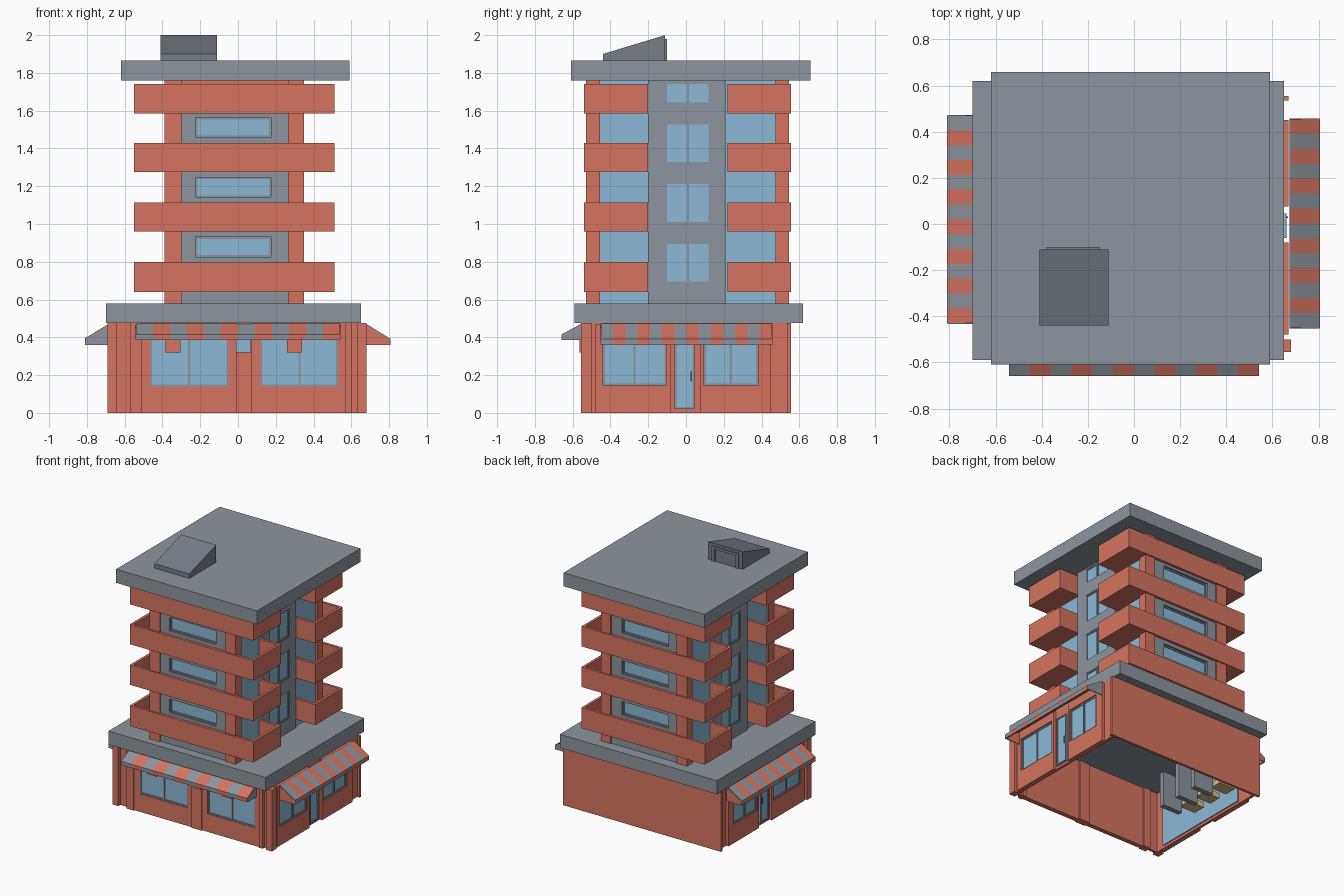
import bpy, bmesh

if "Cube" in bpy.data.objects:
    bpy.data.objects.remove(bpy.data.objects["Cube"])


def material(name, rgb):
    m = bpy.data.materials.new(name)
    m.diffuse_color = (*rgb, 1)
    m.use_nodes = True
    m.node_tree.nodes["Principled BSDF"].inputs["Base Color"].default_value = m.diffuse_color
    return m


RED = material("brick_red", (0.67, 0.175, 0.117))
GREY = material("concrete_grey", (0.27, 0.30, 0.34))
DARK = material("dark_grey", (0.19, 0.21, 0.245))
BLUE = material("glass_blue", (0.26, 0.485, 0.665))
TAN = material("wood_tan", (0.73, 0.515, 0.26))


def finish(bm, name, *mats):
    bmesh.ops.recalc_face_normals(bm, faces=bm.faces)
    me = bpy.data.meshes.new(name)
    bm.to_mesh(me)
    bm.free()
    for m in mats:
        me.materials.append(m)
    ob = bpy.data.objects.new(name, me)
    bpy.context.collection.objects.link(ob)
    return ob


def place(side, u, d, z):
    """u runs along the facade, d is the distance outward from the centre."""
    return {"front": (u, -d, z), "back": (u, d, z),
            "left": (-d, u, z), "right": (d, u, z)}[side]


def prism(bm, side, profile, u0, u1, mat=0):
    """Extrude a (d, z) profile along a facade."""
    a = [bm.verts.new(place(side, u0, d, z)) for d, z in profile]
    b = [bm.verts.new(place(side, u1, d, z)) for d, z in profile]
    n = len(a)
    faces = [bm.faces.new(a), bm.faces.new(b[::-1])]
    faces += [bm.faces.new((a[i], b[i], b[(i + 1) % n], a[(i + 1) % n])) for i in range(n)]
    for f in faces:
        f.material_index = mat


def rect(d0, d1, z0, z1):
    return [(d0, z0), (d1, z0), (d1, z1), (d0, z1)]


def block(side, name, u0, u1, d0, d1, z0, z1, mat):
    bm = bmesh.new()
    prism(bm, side, rect(d0, d1, z0, z1), u0, u1)
    return finish(bm, name, mat)


def box(name, x0, x1, y0, y1, z0, z1, mat):
    return block("back", name, x0, x1, y0, y1, z0, z1, mat)


def ring(side, name, outer, inner, d0, d1, mat):
    """Wall panel with a rectangular opening; outer/inner are (u0, u1, z0, z1)."""
    a, b, c, e = outer
    p, q, r, s = inner
    bm = bmesh.new()
    prism(bm, side, rect(d0, d1, c, r), a, b)
    prism(bm, side, rect(d0, d1, s, e), a, b)
    prism(bm, side, rect(d0, d1, r, s), a, p)
    prism(bm, side, rect(d0, d1, r, s), q, b)
    return finish(bm, name, mat)


def window(side, name, hole, d, mullion=True, frame=GREY):
    """Glass plate, thin frame and centre bar inside an opening."""
    p, q, r, s = hole
    t = 0.01
    block(side, name + "_glass", p, q, d, d + 0.006, r, s, BLUE)
    ring(side, name + "_frame", hole, (p + t, q - t, r + t, s - t), d, d + 0.012, frame)
    if mullion:
        m = (p + q) / 2
        block(side, name + "_mullion", m - 0.006, m + 0.006, d, d + 0.012, r, s, frame)


# Slabs
box("roof_slab", -0.62, 0.59, -0.61, 0.66, 1.76, 1.865, GREY)
box("middle_slab", -0.70, 0.65, -0.59, 0.62, 0.475, 0.58, GREY)

# Shop walls (hollow, open underneath)
box("shop_front_wall", -0.66, 0.65, -0.53, -0.51, 0, 0.475, RED)
box("shop_back_wall", -0.69, 0.67, 0.535, 0.555, 0, 0.475, RED)
box("shop_left_wall", -0.66, -0.64, -0.53, 0.54, 0, 0.475, RED)
box("shop_right_wall", 0.63, 0.65, -0.53, 0.54, 0, 0.475, RED)

# Shop front: pillars, windows, hanging plates
for u0, u1 in ((-0.69, -0.64), (-0.57, -0.51), (-0.01, 0.075), (0.57, 0.60), (0.63, 0.68)):
    block("front", "front_pillar", u0, u1, 0.50, 0.555, 0, 0.475, RED)
for u0, u1 in ((-0.51, -0.01), (0.075, 0.57)):
    hole = (u0 + 0.045, u1 - 0.04, 0.14, 0.42)
    ring("front", "front_shop_bay", (u0, u1, 0, 0.475), hole, 0.525, 0.546, RED)
    window("front", "front_shop_window", hole, 0.53)
for u, m in ((-0.345, RED), (0.03, BLUE), (0.30, RED)):
    block("front", "hanging_plate", u - 0.04, u + 0.04, 0.556, 0.564, 0.32, 0.40, m)

# Shop sides: bays, door
for side, d in (("right", 0.65), ("left", 0.66)):
    for u0, u1, w0, w1 in ((-0.48, -0.08, -0.44, -0.105), (0.075, 0.45, 0.095, 0.38)):
        hole = (w0, w1, 0.145, 0.40)
        ring(side, side + "_shop_bay", (u0, u1, 0, 0.47), hole, d - 0.005, d + 0.02, RED)
        window(side, side + "_shop_window", hole, d)
    window(side, side + "_door", (-0.06, 0.045, 0.02, 0.40), d, mullion=False)
    block(side, side + "_door_handle", 0.025, 0.033, d + 0.005, d + 0.018, 0.17, 0.22, DARK)
    block(side, side + "_corner_pillar", -0.545, -0.515, d - 0.02, d + 0.025, 0, 0.475, RED)

# Shop interior
box("interior_window", -0.64, -0.632, -0.44, 0.38, 0.02, 0.36, BLUE)
for y in (-0.05, 0.12, 0.29):
    box("shelf", -0.45, -0.28, y, y + 0.04, 0.03, 0.30, GREY)
    box("shelf_counter", -0.60, -0.46, y, y + 0.10, 0.10, 0.14, TAN)


# Striped awnings
def awning(side, u0, u1, count, first, d0, d1, zlip, zbot):
    bm = bmesh.new()
    w = (u1 - u0) / count
    sheet = [(d0, 0.474), (d1, zlip), (d1, zbot), (d1 - 0.012, zbot),
             (d1 - 0.012, zlip - 0.01), (d0, 0.46)]
    cap = [(d0, 0.466), (d1 - 0.002, zlip - 0.003), (d1 - 0.002, zbot), (d0, zbot)]
    for i in range(count):
        prism(bm, side, sheet, u0 + i * w, u0 + (i + 1) * w, (i + first) % 2)
    prism(bm, side, cap, u0 - 0.003, u0 + 0.003, (first + 1) % 2)
    prism(bm, side, cap, u1 - 0.003, u1 + 0.003, (first + count) % 2)
    finish(bm, side + "_awning", GREY, RED)


awning("front", -0.54, 0.54, 12, 0, 0.55, 0.66, 0.415, 0.385)
awning("right", -0.45, 0.455, 14, 0, 0.675, 0.807, 0.392, 0.36)
awning("left", -0.43, 0.47, 14, 1, 0.68, 0.81, 0.395, 0.36)

# Tower core (glazing behind the balconies)
X0, X1 = -0.39, 0.35
box("tower_glazing", X0 + 0.015, X1 - 0.015, -0.46, 0.48, 0.58, 1.76, BLUE)
bands = ((0.64, 0.80), (0.96, 1.115), (1.275, 1.43), (1.585, 1.74))

for side, d, din, inner in (("front", 0.54, 0.455, -0.20), ("back", 0.555, 0.475, 0.22)):
    sgn = -1 if side == "front" else 1
    # Corner piers and grey window panels
    for u0, u1 in ((X0, -0.30), (0.265, X1)):
        block(side, side + "_pier", u0, u1, din, d - 0.01, 0.58, 1.76, RED)
    block(side, side + "_base_panel", -0.30, 0.265, din, d - 0.02, 0.58, 0.70, GREY)
    for i in range(3):
        hole = (-0.225, 0.175, 0.825 + 0.317 * i, 0.93 + 0.317 * i)
        ring(side, side + "_panel", (-0.30, 0.265, 0.70 + 0.317 * i, 1.017 + 0.317 * i),
             hole, din, d - 0.02, GREY)
        window(side, side + "_window", hole, d - 0.045, mullion=False)
    block(side, side + "_top_panel", -0.30, 0.265, din, d - 0.02, 1.651, 1.76, RED)
    # Bands and corner balconies
    for z0, z1 in bands:
        block(side, side + "_band", -0.55, 0.51, d - 0.02, d, z0, z1, RED)
        y0, y1 = sorted((inner, sgn * (d - 0.01)))
        for a, b, o in ((X1 - 0.02, 0.51, 0.49), (-0.55, X0 + 0.02, -0.55)):
            box("balcony_floor", a, b, y0, y1, z0, z0 + 0.02, RED)
            box("balcony_parapet", o, o + 0.02, y0, y1, z0, z1, RED)
            e = sorted((inner, inner + sgn * 0.02))
            box("balcony_end", a, b, *e, z0, z1, RED)

# Grey side columns with paired windows
levels = (0.58, 0.95, 1.265, 1.585, 1.76)
for side, d in (("right", X1), ("left", -X0)):
    for i in range(4):
        z = 0.685 + 0.3165 * i
        hole = (-0.11, 0.13, z, min(z + 0.22, 1.75))
        ring(side, side + "_column", (-0.20, 0.21, levels[i], levels[i + 1]),
             hole, d - 0.04, d, GREY)
        window(side, side + "_column_window", hole, d - 0.015)

# Roof hatch with sloping top and back door
bm = bmesh.new()
prism(bm, "back", [(-0.44, 1.86), (-0.11, 1.86), (-0.11, 2.0), (-0.44, 1.90)], -0.41, -0.11)
finish(bm, "roof_hatch", DARK)
ring("back", "hatch_door_frame", (-0.38, -0.15, 1.86, 1.98), (-0.355, -0.175, 1.865, 1.96),
     -0.115, -0.10, DARK)
